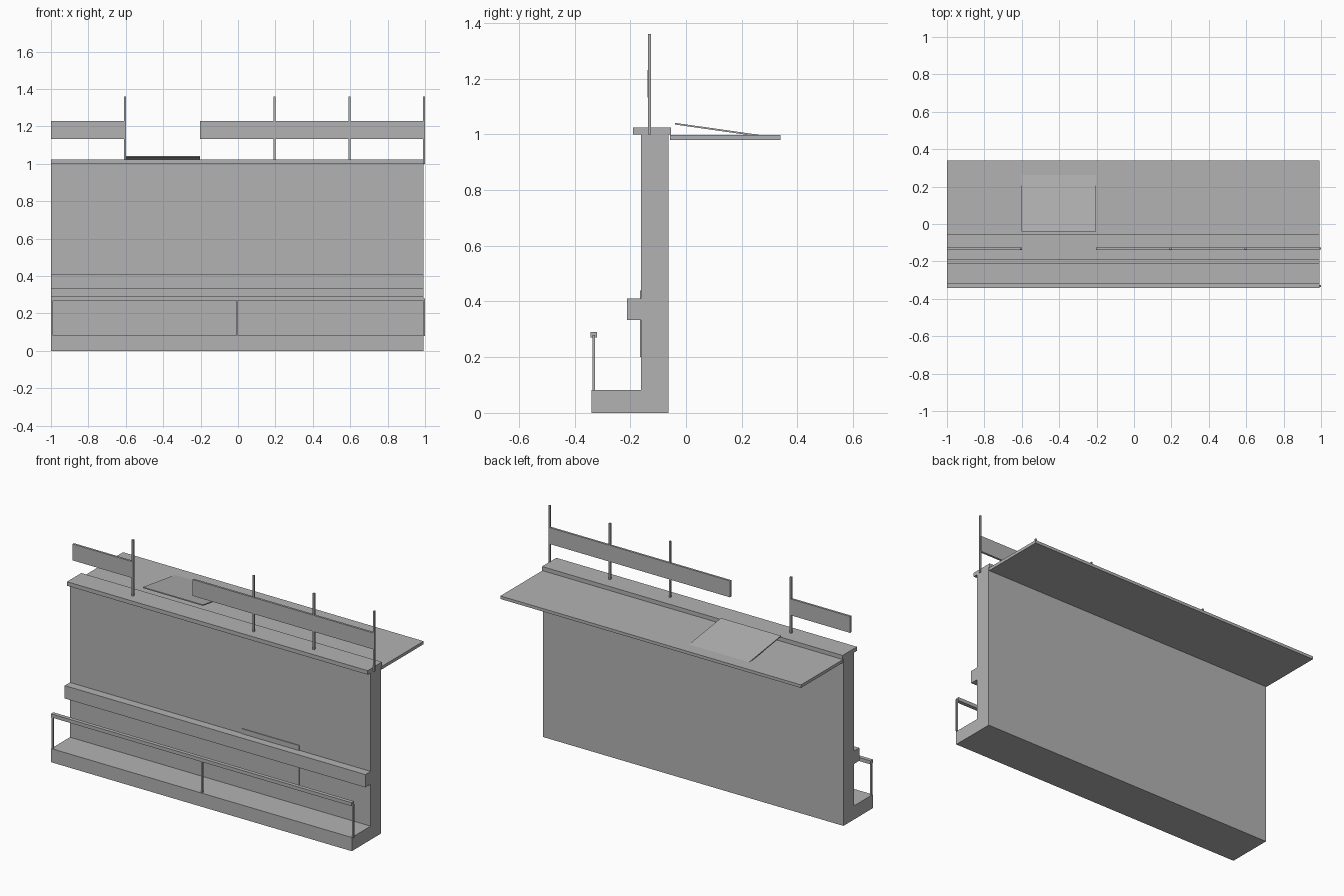
import bpy
from math import atan2, hypot

old = bpy.data.objects.get("Cube")
if old:
    bpy.data.objects.remove(old, do_unlink=True)

# One plain grey for everything
grey = bpy.data.materials.new("concrete_grey")
grey.use_nodes = True
colour = (0.45, 0.45, 0.45, 1)
grey.diffuse_color = colour
grey.node_tree.nodes["Principled BSDF"].inputs["Base Color"].default_value = colour


def box(name, x, y, z, tilt=0):
    """Box from (min, max) pairs along each axis, tilted about x."""
    bpy.ops.mesh.primitive_cube_add(size=1, location=[sum(p) / 2 for p in (x, y, z)])
    ob = bpy.context.object
    ob.name = name
    ob.scale = [p[1] - p[0] for p in (x, y, z)]
    ob.rotation_euler.x = tilt
    ob.data.materials.append(grey)
    return ob


def extrude_profile(name, points, x):
    """Closed y-z outline swept along x."""
    n = len(points)
    verts = [(px, y, z) for px in x for y, z in points]
    faces = [tuple(range(n))[::-1], tuple(range(n, 2 * n))]
    faces += [(i, (i + 1) % n, n + (i + 1) % n, n + i) for i in range(n)]
    mesh = bpy.data.meshes.new(name)
    mesh.from_pydata(verts, [], faces)
    mesh.materials.append(grey)
    ob = bpy.data.objects.new(name, mesh)
    bpy.context.collection.objects.link(ob)
    return ob


LENGTH = (-1, 0.992)

# Wall with its forward foot and a ledge across the front
extrude_profile("wall_and_foot", [
    (-0.34, 0), (-0.062, 0), (-0.062, 1), (-0.162, 1), (-0.162, 0.41),
    (-0.212, 0.41), (-0.212, 0.333), (-0.162, 0.333), (-0.162, 0.082),
    (-0.34, 0.082)], LENGTH)
box("wall_cap", LENGTH, (-0.19, -0.054), (1.0, 1.024))
box("wall_plate", (0.14, 0.52), (-0.166, -0.162), (0.2, 0.44))

# Deck behind the wall and its raised hatch
box("rear_deck", LENGTH, (-0.058, 0.34), (0.98, 0.998))
y0, z0, y1, z1 = -0.04, 1.038, 0.27, 0.994
hatch_y, hatch_z = (y0 + y1) / 2, (z0 + z1) / 2
half = hypot(y1 - y0, z1 - z0) / 2
box("hatch", (-0.602, -0.204), (hatch_y - half, hatch_y + half),
    (hatch_z - 0.003, hatch_z + 0.003), atan2(z1 - z0, y1 - y0))

# Upper fence with a gap at the hatch
for x in (-0.604, 0.196, 0.596, 0.995):
    box("fence_post", (x - 0.005, x + 0.005), (-0.137, -0.126), (1.0, 1.36))
for span in ((-1, -0.6), (-0.204, 0.992)):
    box("fence_board", span, (-0.138, -0.125), (1.132, 1.23))

# Low railing along the foot
for x in (-0.995, -0.004, 0.995):
    box("railing_post", (x - 0.005, x + 0.005), (-0.336, -0.326), (0.08, 0.28))
box("railing_bar", LENGTH, (-0.342, -0.319), (0.27, 0.291))
